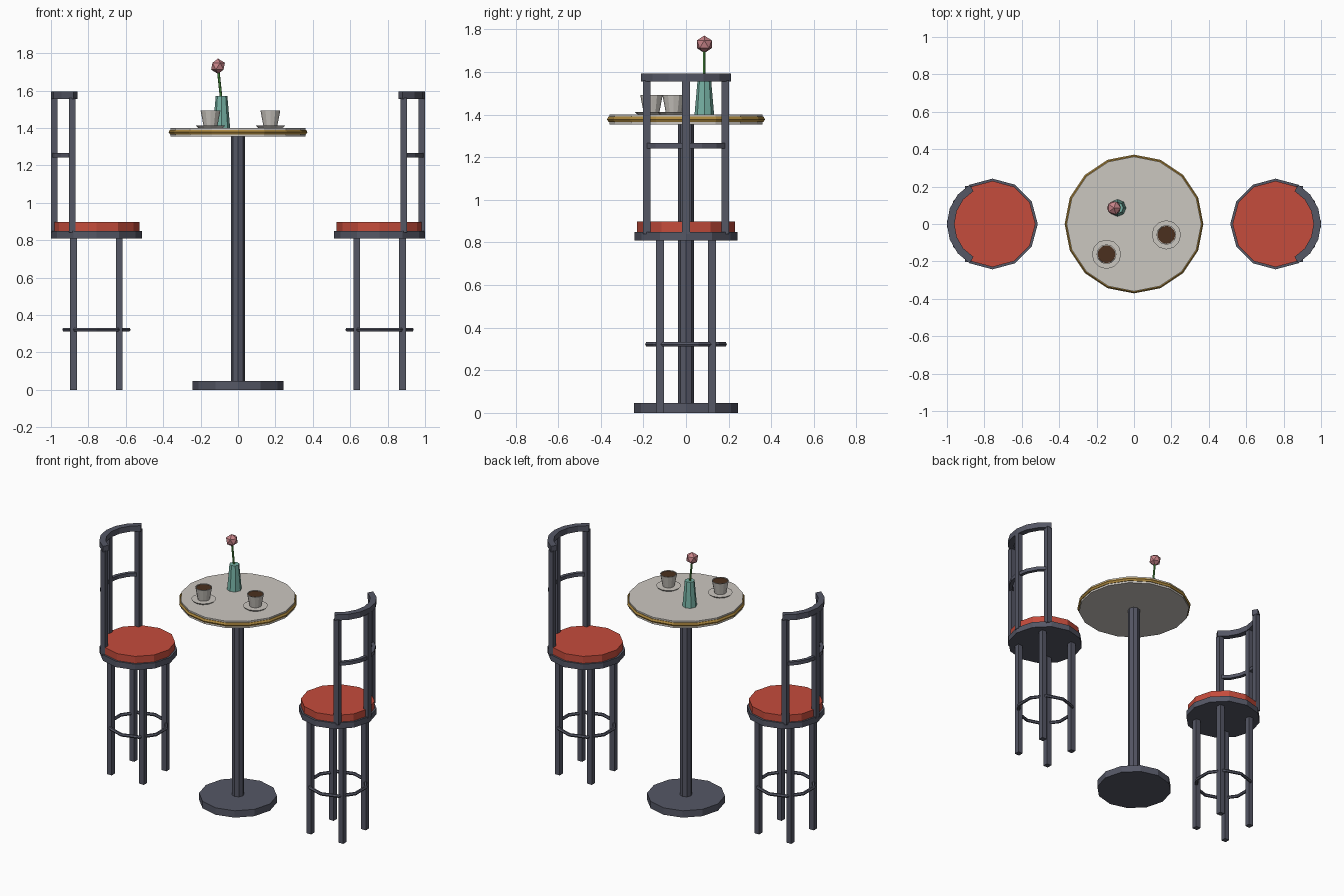
import bpy, bmesh, math
from mathutils import Vector

if "Cube" in bpy.data.objects:
    bpy.data.objects.remove(bpy.data.objects["Cube"])


def material(name, rgb):
    m = bpy.data.materials.new(name)
    m.diffuse_color = (*rgb, 1)
    m.use_nodes = True
    m.node_tree.nodes["Principled BSDF"].inputs["Base Color"].default_value = m.diffuse_color
    return m


SLATE = material("slate metal", (0.09, 0.095, 0.13))
RED = material("red cushion", (0.56, 0.072, 0.045))
STONE = material("pale stone", (0.60, 0.57, 0.53))
GOLD = material("brass edge", (0.42, 0.25, 0.05))
TEAL = material("teal glaze", (0.18, 0.44, 0.37))
GREEN = material("stem green", (0.08, 0.32, 0.06))
PINK = material("flower pink", (0.58, 0.23, 0.25))
BROWN = material("coffee brown", (0.07, 0.03, 0.013))


def finish(name, bm, mat, loc=(0, 0, 0), turn=0):
    bmesh.ops.recalc_face_normals(bm, faces=bm.faces)
    mesh = bpy.data.meshes.new(name)
    bm.to_mesh(mesh)
    bm.free()
    mesh.materials.append(mat)
    ob = bpy.data.objects.new(name, mesh)
    ob.location = loc
    ob.rotation_euler.z = turn
    bpy.context.collection.objects.link(ob)
    return ob


def lathe(name, profile, sides, mat, loc=(0, 0, 0), turn=0):
    """Revolve (radius, height) points, capping both ends."""
    bm = bmesh.new()
    rings = []
    for r, z in profile:
        rings.append([bm.verts.new((r * math.cos(math.tau * i / sides),
                                    r * math.sin(math.tau * i / sides), z))
                      for i in range(sides)])
    for a, b in zip(rings, rings[1:]):
        for i in range(sides):
            j = (i + 1) % sides
            bm.faces.new((a[i], a[j], b[j], b[i]))
    bm.faces.new(rings[0])
    bm.faces.new(rings[-1])
    return finish(name, bm, mat, loc, turn)


def ring(name, major, minor, sides, mat, loc, turn=0, minor_sides=6):
    """Low-poly torus."""
    bm = bmesh.new()
    loops = []
    for i in range(sides):
        a = math.tau * i / sides
        loop = []
        for k in range(minor_sides):
            t = math.tau * k / minor_sides
            r = major + minor * math.cos(t)
            loop.append(bm.verts.new((r * math.cos(a), r * math.sin(a), minor * math.sin(t))))
        loops.append(loop)
    for i in range(sides):
        a, b = loops[i], loops[(i + 1) % sides]
        for k in range(minor_sides):
            m = (k + 1) % minor_sides
            bm.faces.new((a[k], b[k], b[m], a[m]))
    return finish(name, bm, mat, loc, turn)


def arc_rail(name, r0, r1, z0, z1, half_angle, steps, mat, loc, turn):
    """Rectangular bar bent around the seat, centred on local +x."""
    bm = bmesh.new()
    loops = []
    for i in range(steps + 1):
        a = math.radians(half_angle) * (2 * i / steps - 1)
        loops.append([bm.verts.new((r * math.cos(a), r * math.sin(a), z))
                      for r, z in ((r0, z0), (r1, z0), (r1, z1), (r0, z1))])
    for a, b in zip(loops, loops[1:]):
        for k in range(4):
            m = (k + 1) % 4
            bm.faces.new((a[k], b[k], b[m], a[m]))
    bm.faces.new(loops[0])
    bm.faces.new(loops[-1])
    return finish(name, bm, mat, loc, turn)


def bar(name, x, y, z0, z1, w, mat, loc, turn):
    """Square upright bar."""
    bm = bmesh.new()
    bmesh.ops.create_cube(bm, size=1)
    for v in bm.verts:
        v.co = Vector((x + v.co.x * w, y + v.co.y * w, z0 + (v.co.z + 0.5) * (z1 - z0)))
    return finish(name, bm, mat, loc, turn)


# Table
lathe("table_base", [(0.243, 0), (0.243, 0.047)], 12, SLATE)
lathe("table_column", [(0.038, 0.045), (0.038, 1.356)], 8, SLATE)
lathe("table_top", [(0.36, 1.353), (0.36, 1.40)], 16, STONE)
ring("table_edge", 0.357, 0.014, 16, GOLD, (0, 0, 1.378))

# Stools, backs facing outward
for side, x, turn in (("right", 0.757, 0), ("left", -0.757, math.pi)):
    at = (x, 0, 0)
    lathe(side + "_seat_frame", [(0.2425, 0.81), (0.2425, 0.85)], 12, SLATE, at, turn)
    lathe(side + "_seat_cushion", [(0.23, 0.85), (0.23, 0.898)], 12, RED, at, turn)
    for sx in (-1, 1):
        for sy in (-1, 1):
            bar(side + "_stool_leg", 0.122 * sx, 0.122 * sy, 0, 0.815, 0.036, SLATE, at, turn)
    ring(side + "_foot_ring", 0.1815, 0.011, 10, SLATE, (x, 0, 0.322), turn + math.pi / 2)
    for deg in (-55, 0, 55):
        a = math.radians(deg)
        bar(side + "_back_post", 0.2252 * math.cos(a), 0.2252 * math.sin(a),
            0.84, 1.56, 0.0355, SLATE, at, turn)
    arc_rail(side + "_top_rail", 0.203, 0.243, 1.555, 1.594, 60, 6, SLATE, at, turn)
    arc_rail(side + "_middle_rail", 0.213, 0.237, 1.242, 1.266, 56, 6, SLATE, at, turn)

# Cups of coffee on saucers
for cx, cy in ((-0.147, -0.162), (0.173, -0.058)):
    at = (cx, cy, 1.40)
    lathe("saucer", [(0.065, 0), (0.078, 0.012)], 12, STONE, at)
    lathe("cup", [(0.037, 0.01), (0.053, 0.093), (0.048, 0.093), (0.047, 0.08)], 12, STONE, at)
    lathe("coffee", [(0.047, 0.08), (0.0478, 0.089)], 12, BROWN, at)

# Vase with one flower
lathe("vase", [(0.046, 1.40), (0.031, 1.572)], 8, TEAL, (-0.088, 0.086, 0))

bm = bmesh.new()
bottom, top = Vector((-0.088, 0.086, 1.54)), Vector((-0.106, 0.086, 1.71))
bmesh.ops.create_cone(bm, cap_ends=True, segments=6, radius1=0.007, radius2=0.007,
                      depth=(top - bottom).length)
stem = finish("flower_stem", bm, GREEN, (bottom + top) / 2)
stem.rotation_euler = (top - bottom).to_track_quat('Z', 'Y').to_euler()

bm = bmesh.new()
bmesh.ops.create_icosphere(bm, subdivisions=1, radius=0.041)
finish("flower_head", bm, PINK, (-0.107, 0.086, 1.73))
